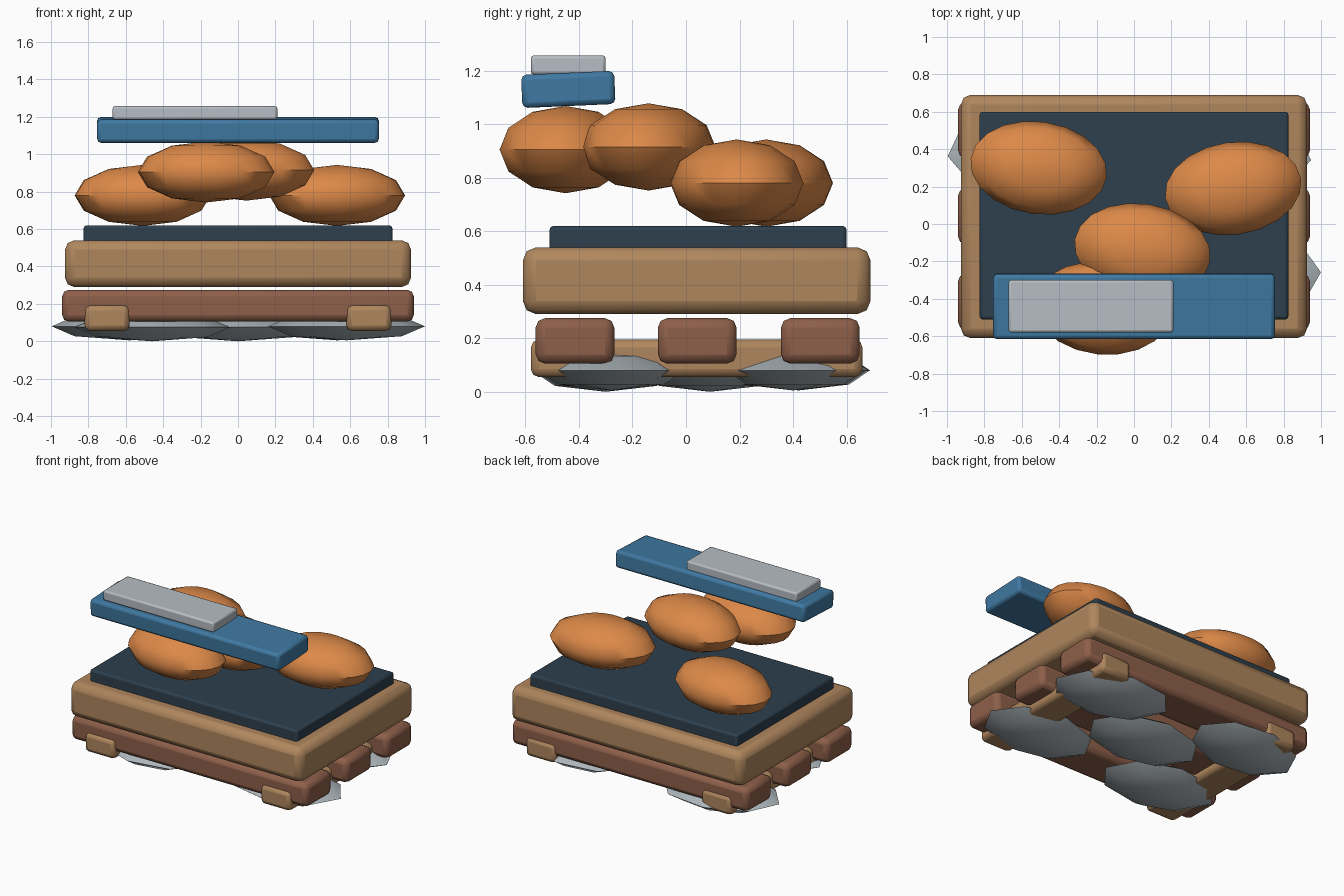
import bpy
from math import radians

cube = bpy.data.objects.get("Cube")
if cube:
    bpy.data.objects.remove(cube, do_unlink=True)


def material(name, rgb):
    mat = bpy.data.materials.new(name)
    mat.use_nodes = True
    mat.diffuse_color = (*rgb, 1)
    mat.node_tree.nodes["Principled BSDF"].inputs["Base Color"].default_value = (*rgb, 1)
    return mat


tan = material("tan wood", (0.43, 0.24, 0.11))
brown = material("red brown wood", (0.27, 0.115, 0.068))
navy = material("dark slate blue", (0.026, 0.05, 0.075))
orange = material("baked orange", (0.72, 0.25, 0.065))
blue = material("sign blue", (0.05, 0.19, 0.36))
silver = material("pale silver", (0.47, 0.51, 0.55))
stone = material("stone grey", (0.42, 0.47, 0.50))


def finish(obj, name, mat, angle):
    obj.name = name
    obj.data.materials.append(mat)
    bpy.ops.object.shade_smooth_by_angle(angle=radians(angle))
    return obj


def box(name, x, y, z, mat, bevel, tilt=0):
    """Rounded box from its (min, max) range on each axis."""
    ranges = (x, y, z)
    bpy.ops.mesh.primitive_cube_add(size=1, location=[(a + b) / 2 for a, b in ranges])
    obj = bpy.context.object
    obj.scale = [b - a for a, b in ranges]
    bpy.ops.object.transform_apply(location=False, rotation=False, scale=True)
    obj.rotation_euler.x = radians(tilt)
    mod = obj.modifiers.new("rounded edges", "BEVEL")
    mod.width = bevel
    mod.segments = 2
    return finish(obj, name, mat, 40)


def ellipsoid(name, centre, radii, turn, mat, segments, rings, lean=0):
    bpy.ops.mesh.primitive_uv_sphere_add(segments=segments, ring_count=rings, location=centre)
    obj = bpy.context.object
    obj.scale = radii
    bpy.ops.object.transform_apply(location=False, rotation=False, scale=True)
    obj.rotation_euler = (radians(lean), 0, radians(turn))
    return finish(obj, name, mat, 50)


# Flat stones under the pallet
stones = [
    ((0.53, 0.40, 0.08), -8),
    ((0.58, -0.28, 0.08), 3),
    ((0.00, 0.09, 0.075), 0),
    ((-0.58, 0.42, 0.08), 8),
    ((-0.46, -0.30, 0.075), -5),
]
for i, (centre, turn) in enumerate(stones):
    ellipsoid(f"stone_{i + 1}", centre, (0.42, 0.27, 0.075), turn, stone, 8, 4)

# Pallet skids and cross boards
for side, x in (("right", -0.70), ("left", 0.70)):
    box(f"skid_{side}", (x - 0.12, x + 0.12), (-0.58, 0.66), (0.055, 0.195), tan, 0.03)
for label, y in (("front", -0.415), ("middle", 0.042), ("back", 0.502)):
    box(f"board_{label}", (-0.94, 0.94), (y - 0.147, y + 0.147), (0.105, 0.275), brown, 0.035)

# Tray and its dark lining
box("tray", (-0.925, 0.925), (-0.61, 0.69), (0.29, 0.54), tan, 0.05)
box("tray_lining", (-0.825, 0.825), (-0.51, 0.60), (0.46, 0.62), navy, 0.015)

# Loaves
loaves = [
    ((-0.51, 0.30, 0.78), -8),
    ((0.53, 0.19, 0.78), 8),
    ((0.045, -0.14, 0.915), -9),
    ((-0.17, -0.45, 0.905), -6),
]
for i, (centre, turn) in enumerate(loaves):
    ellipsoid(f"loaf_{i + 1}", centre, (0.367, 0.248, 0.163), turn, orange, 20, 6)

# Sign plank with a pale plate
box("sign", (-0.753, 0.753), (-0.614, -0.266), (1.068, 1.192), blue, 0.02, 2.5)
box("sign_plate", (-0.67, 0.21), (-0.58, -0.30), (1.185, 1.257), silver, 0.012)
